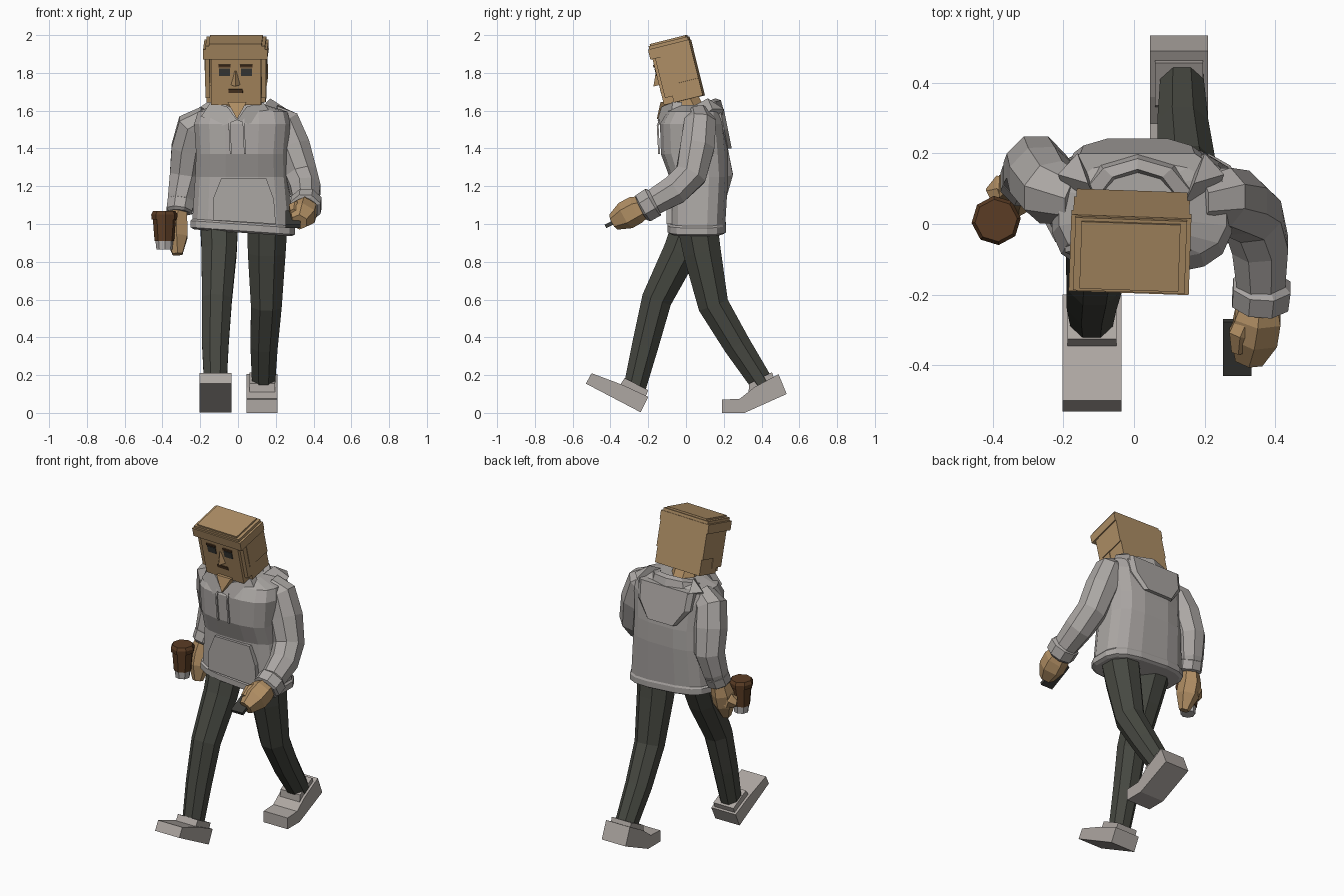
import bpy, bmesh, math
from mathutils import Matrix, Vector


def mat(name, r, g, b):
    m = bpy.data.materials.new(name)
    m.diffuse_color = (r, g, b, 1)
    return m


SKIN = mat("skin tan", 0.45, 0.28, 0.13)
HAIR = mat("hair sand", 0.42, 0.27, 0.13)
HOODIE = mat("hoodie grey", 0.41, 0.387, 0.372)
SHOE = mat("shoe grey", 0.42, 0.385, 0.36)
TROUSER = mat("trouser charcoal", 0.062, 0.065, 0.053)
DARK = mat("dark grey", 0.045, 0.045, 0.04)
BROWN = mat("cup brown", 0.105, 0.046, 0.018)
PAPER = mat("cup pale grey", 0.48, 0.46, 0.45)
BROW = mat("brow brown", 0.07, 0.035, 0.015)


def make(name, verts, faces, m, matrix=None):
    me = bpy.data.meshes.new(name)
    me.from_pydata([tuple(v) for v in verts], [], faces)
    bm = bmesh.new()
    bm.from_mesh(me)
    bmesh.ops.recalc_face_normals(bm, faces=bm.faces)
    if matrix:
        bm.transform(matrix)
    bm.to_mesh(me)
    bm.free()
    me.materials.append(m)
    ob = bpy.data.objects.new(name, me)
    bpy.context.collection.objects.link(ob)
    return ob


def loft(name, rings, m, matrix=None):
    """Skin equal-length rings of points, closed with end caps."""
    n = len(rings[0])
    verts = [v for r in rings for v in r]
    faces = [(k * n + i, k * n + (i + 1) % n, (k + 1) * n + (i + 1) % n, (k + 1) * n + i)
             for k in range(len(rings) - 1) for i in range(n)]
    faces += [tuple(range(n)), tuple(range(len(verts) - n, len(verts)))]
    return make(name, verts, faces, m, matrix)


def tube(name, pts, radii, m, n=8):
    """Limb along a path with a radius at each point."""
    pts = [Vector(p) for p in pts]
    rings = []
    for k, p in enumerate(pts):
        t = (pts[min(k + 1, len(pts) - 1)] - pts[max(k - 1, 0)]).normalized()
        u = (Vector((1, 0, 0)) - t * t.x).normalized()
        v = t.cross(u)
        rings.append([p + radii[k] * (u * math.cos(a) + v * math.sin(a))
                      for a in ((i + 0.5) * math.tau / n for i in range(n))])
    return loft(name, rings, m)


def prism(name, prof, x0, x1, m):
    """Side profile (y, z) extruded along x."""
    return loft(name, [[(x, y, z) for y, z in prof] for x in (x0, x1)], m)


def box(name, x0, x1, y0, y1, z0, z1, m, matrix=None):
    return loft(name, [[(x0, y0, z), (x1, y0, z), (x1, y1, z), (x0, y1, z)] for z in (z0, z1)], m, matrix)


# Legs, hip to ankle
tube("front_leg", [(-.10, .03, 1.0), (-.10, -.03, .85), (-.112, -.155, .60), (-.12, -.215, .36), (-.12, -.275, .12)],
     [.108, .10, .086, .076, .063], TROUSER)
tube("back_leg", [(.155, .06, 1.0), (.152, .085, .85), (.15, .145, .57), (.138, .27, .36), (.135, .42, .13)],
     [.115, .108, .088, .078, .064], TROUSER)

# Shoes: lifted toe in front, lifted heel behind
prism("front_shoe", [(-.53, .155), (-.24, .003), (-.20, .085), (-.335, .148), (-.50, .21)], -.203, -.035, SHOE)
prism("front_shoe_collar", [(-.36, .13), (-.22, .07), (-.20, .12), (-.325, .185)], -.188, -.05, SHOE)
prism("back_shoe", [(.19, .0), (.31, .0), (.533, .10), (.49, .205), (.36, .135), (.285, .075), (.19, .07)],
      .045, .21, SHOE)
prism("back_shoe_collar", [(.33, .10), (.47, .17), (.455, .215), (.335, .155)], .06, .195, SHOE)


# Hoodie body: rounded-box rings (z, left, right, front, back)
def body_ring(z, x0, x1, f, b, n=16):
    ring = []
    for i in range(n):
        a = (i + 0.5) * math.tau / n
        c, s = math.cos(a), math.sin(a)
        x = (x0 + x1) / 2 + (x1 - x0) / 2 * math.copysign(abs(c) ** .65, c)
        y = (f + b) / 2 + (b - f) / 2 * math.copysign(abs(s) ** .65, s)
        ring.append((x, y, z - (.07 * x if z < 1.1 else 0)))
    return ring


loft("hoodie_body", [body_ring(*r) for r in [
    (.955, -.235, .285, -.085, .20), (.965, -.255, .305, -.10, .215), (1.0, -.255, .305, -.10, .215),
    (1.01, -.245, .295, -.09, .21), (1.25, -.23, .27, -.09, .225), (1.37, -.225, .265, -.135, .225),
    (1.53, -.235, .28, -.14, .21), (1.595, -.215, .265, -.10, .19), (1.63, -.13, .15, -.06, .15)]], HOODIE)

# Front pocket and drawstrings
pocket = [(-.13, 1.02), (.20, 1.0), (.19, 1.13), (.15, 1.24), (-.09, 1.24), (-.13, 1.14)]
loft("pocket", [[(x, y, z) for x, z in pocket] for y in (-.104, -.05)], HOODIE)
for x, s in ((-.045, "left"), (.03, "right")):
    tube("drawstring_" + s, [(x, -.13, 1.57), (x, -.15, 1.52), (x + .007, -.142, 1.37)], [.007] * 3, HOODIE, 4)


# Hood: raised collar round the back of the neck, V flaps in front, hanging pouch, pointed shoulders
def collar_ring(rx, ry, z, drop):
    return [(.01 + rx * math.cos(a), .04 + ry * math.sin(a), z + drop * math.sin(a))
            for a in ((i + .5) * math.tau / 10 for i in range(10))]


loft("hood_collar", [collar_ring(.19, .165, 1.56, .02), collar_ring(.165, .145, 1.615, .04),
                     collar_ring(.12, .115, 1.62, .045), collar_ring(.10, .10, 1.57, .04)], HOODIE)
pouch = [(-.18, 1.61), (.20, 1.61), (.19, 1.50), (.11, 1.40), (-.09, 1.40), (-.17, 1.50)]
loft("hood_pouch", [[(.01 + (x - .01) * s, y + (1.61 - z) * .2, z) for x, z in pouch]
                    for y, s in ((.10, 1.0), (.18, 1.0), (.20, .85))], HOODIE)
for s in (-1, 1):
    flap = [(0, -.15, 1.55), (.05, -.13, 1.62), (.14, -.07, 1.645), (.19, -.08, 1.57), (.08, -.135, 1.52)]
    loft("collar_flap", [[(-.005 + s * x, y + d, z) for x, y, z in flap] for d in (0, .05)], HOODIE)
    loft("hood_side", [[(.02 + s * .11, .03, 1.62), (.02 + s * .20, .05, 1.53), (.02 + s * .15, .18, 1.52)],
                       [(.02 + s * .15, .115, 1.665), (.02 + s * .235, .14, 1.61), (.02 + s * .18, .20, 1.61)]], HOODIE)

# Sleeves and cuffs
tube("cup_sleeve", [(-.16, .07, 1.56), (-.235, .09, 1.515), (-.262, .13, 1.40), (-.278, .165, 1.26),
                    (-.30, .14, 1.14), (-.31, .125, 1.09)], [.07, .095, .098, .09, .077, .066], HOODIE)
tube("cup_cuff", [(-.30, .137, 1.13), (-.302, .133, 1.12), (-.31, .115, 1.07), (-.311, .112, 1.06)],
     [.06, .076, .074, .06], HOODIE)
tube("phone_sleeve", [(.18, .07, 1.57), (.245, .075, 1.535), (.29, .06, 1.41), (.335, .025, 1.26),
                      (.357, -.06, 1.18), (.36, -.19, 1.105)], [.07, .09, .098, .09, .086, .072], HOODIE)
tube("phone_cuff", [(.362, -.165, 1.12), (.362, -.175, 1.115), (.357, -.225, 1.085), (.356, -.235, 1.08)],
     [.07, .088, .086, .07], HOODIE)

# Hands
tube("cup_hand", [(-.315, .12, 1.08), (-.325, .105, 1.0), (-.325, .085, .93), (-.32, .06, .84)],
     [.05, .066, .066, .03], SKIN, 6)
tube("cup_fingers", [(-.33, .10, .98), (-.37, .095, .955), (-.405, .075, .95)], [.05, .048, .03], SKIN, 6)
tube("phone_hand", [(.357, -.21, 1.095), (.35, -.265, 1.075), (.34, -.32, 1.045), (.325, -.385, 1.01)],
     [.055, .075, .076, .045], SKIN, 6)
tube("phone_thumb", [(.32, -.27, 1.09), (.30, -.31, 1.085), (.295, -.36, 1.06)], [.035, .036, .022], SKIN, 6)

# Phone, sloping down to the front
box("phone", -.04, .04, -.085, .085, -.01, .01, DARK,
    Matrix.Translation((.292, -.35, 1.025)) @ Matrix.Rotation(math.radians(26), 4, 'X'))


# Cup: pale base, brown sleeve and lid
def cup_part(name, levels, m):
    loft(name, [[(-.39 + r * math.cos(a), .01 + r * math.sin(a), z)
                 for a in (i * math.tau / 8 + .1 for i in range(8))] for z, r in levels], m)


cup_part("cup_base", [(.865, .042), (.91, .047)], PAPER)
cup_part("cup_sleeve_wrap", [(.91, .052), (1.035, .062)], BROWN)
cup_part("cup_lid", [(1.025, .068), (1.05, .07), (1.068, .06)], BROWN)

# Neck, with the throat showing in the collar V
tube("neck", [(-.005, .05, 1.54), (-.01, -.03, 1.70)], [.085, .08], SKIN)
loft("throat", [[(-.055, y, 1.645), (.045, y, 1.645), (-.005, y - .02, 1.555)] for y in (-.135, -.05)], SKIN)

# Head, bowed forward
H = (Matrix.Translation((-.01, -.05, 1.815)) @ Matrix.Rotation(math.radians(-2), 4, 'Z')
     @ Matrix.Rotation(math.radians(14), 4, 'X'))
box("head", -.13, .135, -.105, .09, -.165, .12, SKIN, H)
box("hair_cap", -.17, .17, -.115, .108, .085, .14, HAIR, H)
box("hair_top", -.158, .158, -.108, .104, .14, .157, HAIR, H)
box("hair_crown", -.14, .14, -.10, .095, .157, .167, HAIR, H)
box("hair_back", -.164, .164, -.06, .108, -.07, .085, HAIR, H)
box("hair_nape", -.157, .157, -.05, .108, -.165, -.07, HAIR, H)
for s in (-1, 1):
    box("sideburn", s * .149 - .012, s * .149 + .012, -.09, 0, -.13, .09, HAIR, H)
    cx = s * .058
    box("brow", cx - .032, cx + .032, -.112, -.103, .043, .056, BROW, H)
    box("eye", cx - .029, cx + .029, -.109, -.103, -.004, .036, DARK, H)
box("mouth", -.038, .038, -.109, -.103, -.098, -.078, BROW, H)
loft("nose", [[(-.006, -.104, .02), (.006, -.104, .02), (0, -.108, .02)],
              [(-.028, -.10, -.055), (.028, -.10, -.055), (0, -.14, -.055)]], SKIN, H)
